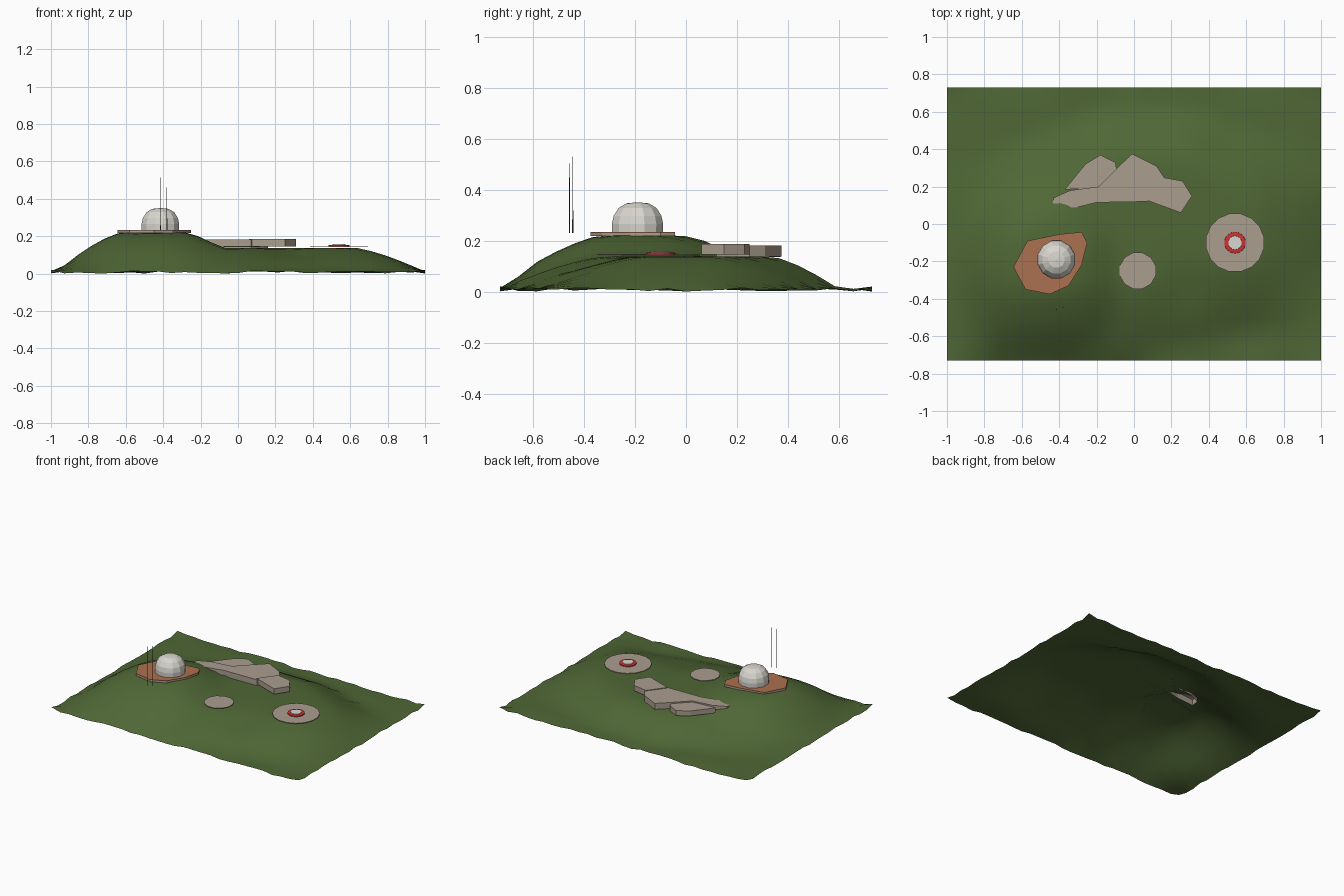
import bpy, bmesh, math, random

random.seed(4)
cube = bpy.data.objects.get("Cube")
if cube:
    bpy.data.objects.remove(cube, do_unlink=True)


def material(name, r, g, b):
    m = bpy.data.materials.new(name)
    m.use_nodes = True
    m.diffuse_color = (r, g, b, 1)
    m.node_tree.nodes["Principled BSDF"].inputs["Base Color"].default_value = (r, g, b, 1)
    return m


GRASS = material("grass_green", 0.079, 0.136, 0.036)
STONE = material("warm_grey", 0.41, 0.34, 0.275)
CLAY = material("clay_orange", 0.41, 0.165, 0.08)
WHITE = material("off_white", 0.69, 0.67, 0.62)
RED = material("signal_red", 0.62, 0.03, 0.03)
METAL = material("dark_metal", 0.08, 0.08, 0.08)


def finish(bm, name, mat, smooth=False):
    bmesh.ops.recalc_face_normals(bm, faces=bm.faces)
    mesh = bpy.data.meshes.new(name)
    bm.to_mesh(mesh)
    bm.free()
    mesh.materials.append(mat)
    for p in mesh.polygons:
        p.use_smooth = smooth
    obj = bpy.data.objects.new(name, mesh)
    bpy.context.collection.objects.link(obj)
    return obj


def slab(name, outline, low, high, mat):
    """Walls and a top on a flat outline; the underside stays open on the ground."""
    bm = bmesh.new()
    bottom = [bm.verts.new((x, y, low)) for x, y in outline]
    top = [bm.verts.new((x, y, high)) for x, y in outline]
    for i in range(len(outline)):
        bm.faces.new((bottom[i - 1], bottom[i], top[i], top[i - 1]))
    bm.faces.new(top)
    obj = finish(bm, name, mat)
    if obj.data.polygons[-1].normal.z < 0:
        obj.data.flip_normals()
    return obj


def lathe(name, profile, sides, centre, mat):
    """Spin (radius, height) points round a vertical axis; ends are capped."""
    bm = bmesh.new()
    rings = []
    for r, z in profile:
        ring = []
        for i in range(sides):
            a = math.tau * (i + 0.5) / sides
            ring.append(bm.verts.new((centre[0] + r * math.cos(a), centre[1] + r * math.sin(a), z)))
        rings.append(ring)
    for lo, hi in zip(rings, rings[1:]):
        for i in range(sides):
            j = (i + 1) % sides
            bm.faces.new((lo[i], lo[j], hi[j], hi[i]))
    bm.faces.new(rings[0])
    bm.faces.new(rings[-1])
    return finish(bm, name, mat)


# Terrain: a low plateau with a higher knoll
def ramp(d, length):
    t = max(0.0, min(1.0, d / length))
    return 0.5 * t + 0.5 * math.sin(t * math.pi / 2)


def height(x, y):
    side = ramp(1 - abs(x), 0.37)
    front = ramp(y + 0.73 - 0.16 * max(0, min(1, x / 0.65)), 0.4)
    west, east = max(0, -0.15 - x), max(0, x - 0.3)
    back = ramp(0.6 - 0.35 * (west + east) - y, 0.26 + 0.55 * west + 0.3 * east)
    dx, dy = x + 0.45, y + 0.19
    dist = math.hypot(dx, dy) + 0.0001
    reach = 0.43 - 0.07 * dx / dist + 0.17 * (min(0, dy) / dist) ** 2
    knoll = ramp(reach - dist, reach - 0.17)
    dip = 0.02 * math.exp(-((x - 0.27) / 0.12) ** 2 - ((y + 0.34) / 0.13) ** 2)
    return 0.127 * side * front * back + 0.083 * knoll * min(1, 2.5 * side, 2.5 * front) - dip


bm = bmesh.new()
bmesh.ops.create_grid(bm, x_segments=28, y_segments=20, size=1)
for v in bm.verts:
    v.co.y *= 0.73
    v.co.z = height(v.co.x, v.co.y)
    edge = max(abs(v.co.x), abs(v.co.y) / 0.73)
    v.co.z += random.uniform(0, 0.015) if edge > 0.99 else 0.011
    if abs(v.co.x) > 0.99 and abs(v.co.y) > 0.72:
        v.co.z = 0.02
low = min(v.co.z for v in bm.verts)
for v in bm.verts:
    v.co.z -= low
terrain = finish(bm, "terrain", GRASS, True)
if terrain.data.polygons[0].normal.z < 0:
    terrain.data.flip_normals()

# Clay terrace on a stone base, and the dome
terrace = [(-0.645, -0.23), (-0.57, -0.09), (-0.4, -0.055), (-0.28, -0.043), (-0.25, -0.1),
           (-0.28, -0.22), (-0.35, -0.33), (-0.45, -0.375), (-0.58, -0.35)]
slab("terrace_base", terrace, 0.217, 0.229, STONE)
slab("terrace_paving", terrace, 0.229, 0.233, CLAY)
lathe("dome", [(0.103, 0.23), (0.104, 0.265), (0.097, 0.297), (0.077, 0.328), (0.045, 0.346), (0.002, 0.35)],
      12, (-0.415, -0.19), WHITE)

# Stone building slabs
slab("main_slab", [(-0.43, 0.14), (-0.34, 0.18), (-0.19, 0.2), (-0.1, 0.29), (-0.01, 0.375), (0.12, 0.31),
                   (0.16, 0.25), (0.14, 0.2), (0.07, 0.12), (-0.2, 0.115), (-0.3, 0.09), (-0.44, 0.08)],
     0.137, 0.181, STONE)
slab("back_slab", [(-0.37, 0.185), (-0.26, 0.32), (-0.18, 0.37), (-0.1, 0.33), (-0.09, 0.28), (-0.19, 0.19)],
     0.135, 0.172, STONE)
slab("side_slab", [(0.06, 0.13), (0.25, 0.06), (0.31, 0.15), (0.26, 0.23), (0.15, 0.25)],
     0.146, 0.186, STONE)

# Round paved plazas
lathe("small_plaza", [(0.1, 0.143), (0.1, 0.147)], 12, (0.02, -0.25), STONE)
lathe("large_plaza", [(0.158, 0.142), (0.158, 0.146)], 16, (0.54, -0.1), STONE)

# Round marker on the large plaza
lathe("marker_ring", [(0.058, 0.145), (0.057, 0.152), (0.038, 0.154)], 14, (0.54, -0.1), RED)
lathe("marker_centre", [(0.038, 0.15), (0.036, 0.157)], 14, (0.54, -0.1), WHITE)

# Thin masts
for name, spot, top in (("left_mast", (-0.38, -0.444), 0.53), ("right_mast", (-0.415, -0.457), 0.515)):
    lathe(name, [(0.0025, 0.23), (0.0015, 0.36), (0.0008, top)], 6, spot, METAL)
